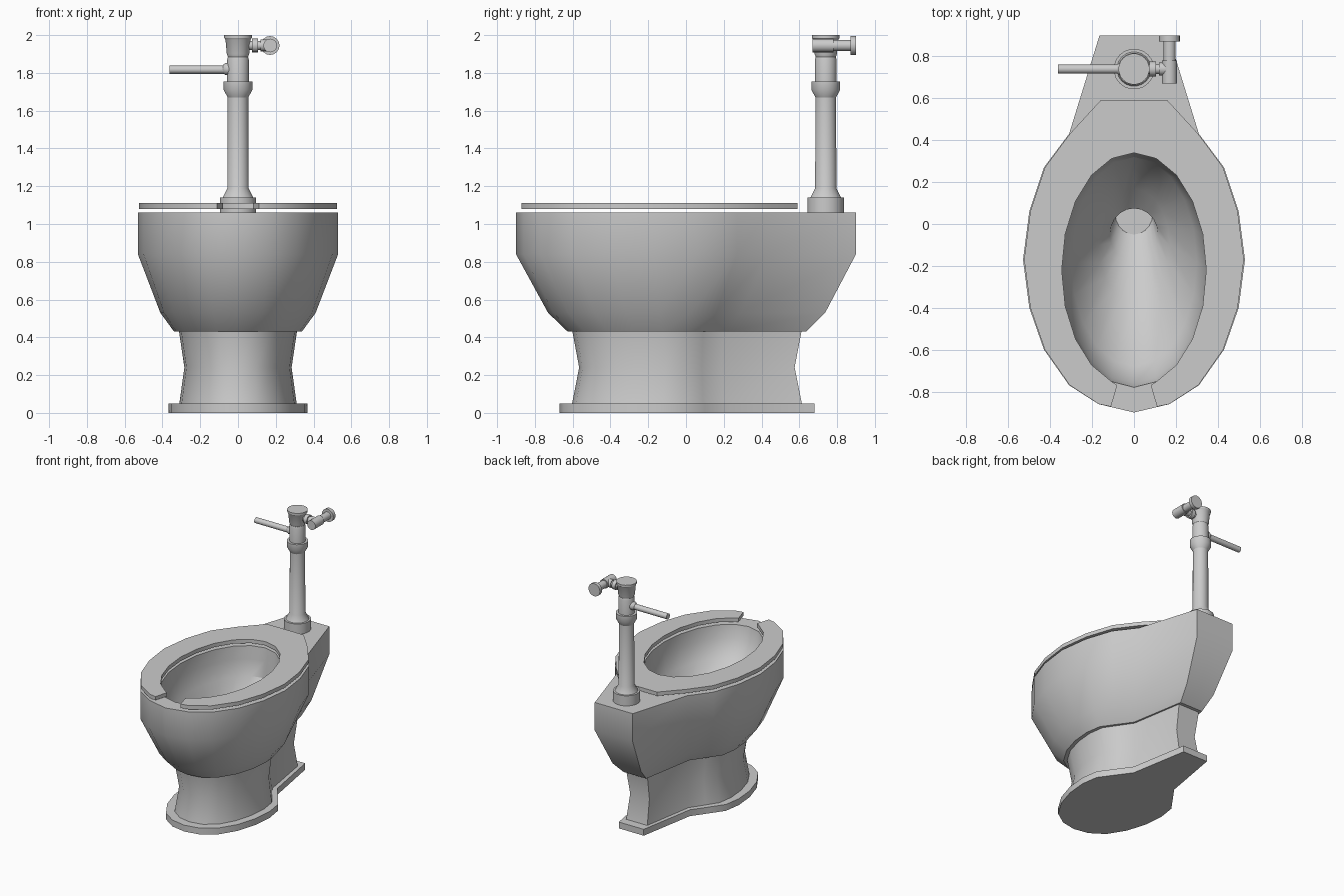
import bpy, bmesh, math
from mathutils import Vector

if "Cube" in bpy.data.objects:
    bpy.data.objects.remove(bpy.data.objects["Cube"])

# Half outlines (x, y) from front centre round to back centre
RIM = [(0, -.90), (.17, -.86), (.31, -.77), (.43, -.60), (.50, -.40), (.53, -.17),
       (.50, .06), (.43, .27), (.31, .43), (.165, .90), (0, .90)]
FOOT = [(0, -.605), (.10, -.585), (.19, -.52), (.26, -.40), (.30, -.26), (.312, -.12),
        (.295, .0), (.235, .09), (.16, .20), (.092, .615), (0, .615)]


def finish(name, bm, angle=30):
    bmesh.ops.recalc_face_normals(bm, faces=bm.faces)
    me = bpy.data.meshes.new(name)
    bm.to_mesh(me)
    bm.free()
    ob = bpy.data.objects.new(name, me)
    bpy.context.collection.objects.link(ob)
    bpy.ops.object.select_all(action='DESELECT')
    ob.select_set(True)
    bpy.context.view_layer.objects.active = ob
    bpy.ops.object.shade_smooth_by_angle(angle=math.radians(angle))
    return ob


def loft(name, rings, closed=False):
    """Skin equal-length rings; cap both ends, or join last ring to first."""
    bm = bmesh.new()
    vs = [[bm.verts.new(p) for p in ring] for ring in rings]
    n = len(vs[0])
    pairs = list(zip(vs, vs[1:]))
    for a, b in pairs:
        for i in range(n):
            j = (i + 1) % n
            bm.faces.new((a[i], a[j], b[j], b[i]))
    bm.faces.new(vs[0])
    bm.faces.new(vs[-1])
    return finish(name, bm)


def outline(half, z, sx=1, sy=1):
    """Mirror a half outline into a full ring."""
    full = half + [(-x, y) for x, y in half[-2:0:-1]]
    return [(x * sx, y * sy, z) for x, y in full]


def oval(z, cy, rx, ry, n=20):
    return [(rx * math.sin(i * math.tau / n), cy - ry * math.cos(i * math.tau / n), z)
            for i in range(n)]


def lathe(name, origin, axis, profile, n=20):
    """Revolve (distance, radius) points about an axis through origin."""
    axis = Vector(axis)
    u = axis.orthogonal().normalized()
    v = axis.cross(u)
    o = Vector(origin)
    rings = [[o + axis * t + r * (u * math.cos(k * math.tau / n) + v * math.sin(k * math.tau / n))
              for k in range(n)] for t, r in profile]
    return loft(name, rings)


# Floor flange and waisted pedestal
loft("floor_flange", [outline(FOOT, z, 1.18, 1.108) for z in (0, .05)])
loft("pedestal", [outline(FOOT, .04), outline(FOOT, .24, .91, .935), outline(FOOT, .45, 1.01, 1)])

# Bowl: outer shell up to the rim, then the basin down to the trap
bottom = [(x * 1.085, y * 1.035) for x, y in FOOT]
flare = [(b[0] + (t[0] - b[0]) * .38, b[1] + (t[1] - b[1]) * .38) for b, t in zip(bottom, RIM)]
loft("bowl", [
    outline(bottom, .43), outline(flare, .53), outline(RIM, .84), outline(RIM, 1.06),
    oval(1.06, -.22, .345, .56), oval(.96, -.215, .34, .545), oval(.83, -.18, .30, .50),
    oval(.64, -.10, .17, .27), oval(.55, -.05, .115, .125), oval(.47, .05, .09, .10)])

# Open-front seat: a mirrored strip between the rim outline and the oval hole
hole = [(x, y) for x, y, z in oval(0, -.22, .345, .56)[:11]]
outer = [(.11, -.872)] + [(x * .99, y) for x, y in RIM[1:9]] + [(.16, .59), (0, .59)]
inner = [(.08, -.77)] + hole[1:]
section = []
for (ox, oy), (ix, iy) in zip(outer, inner):
    section.append([(ox, oy, 1.08), (ox, oy, 1.11), (ix, iy, 1.11), (ix, iy, 1.08)])
mirrored = [[(-x, y, z) for x, y, z in s] for s in section[-2::-1]]
loft("seat", section + mirrored)

# Flush pipe and valve body
Y = .74
lathe("flush_pipe", (0, Y, 0), (0, 0, 1),
      [(1.05, .097), (1.14, .097), (1.14, .082), (1.19, .057), (1.68, .055)])
lathe("pipe_collar", (0, Y, 0), (0, 0, 1),
      [(1.67, .055), (1.71, .077), (1.755, .077), (1.755, .05)])
lathe("valve_body", (0, Y, 0), (0, 0, 1),
      [(1.74, .058), (1.87, .058), (1.885, .054), (1.90, .060), (1.975, .067),
       (1.985, .074), (2.0, .074)])

# Flush handle
lathe("handle_collar", (0, Y, 1.82), (-1, 0, 0), [(.03, .032), (.065, .032), (.08, .022)], 14)
lathe("handle", (0, Y, 1.817), (-1, 0, 0), [(.06, .022), (.362, .022)], 14)

# Side stop valve
lathe("stop_arm", (0, Y, 1.945), (1, 0, 0),
      [(.04, .024), (.075, .024), (.075, .036), (.105, .036), (.105, .024),
       (.12, .024), (.12, .031), (.17, .031)], 14)
lathe("stop_valve", (.17, 0, 1.945), (0, 1, 0),
      [(.67, .036), (.78, .036), (.78, .029), (.872, .029), (.872, .050), (.90, .050)], 16)
